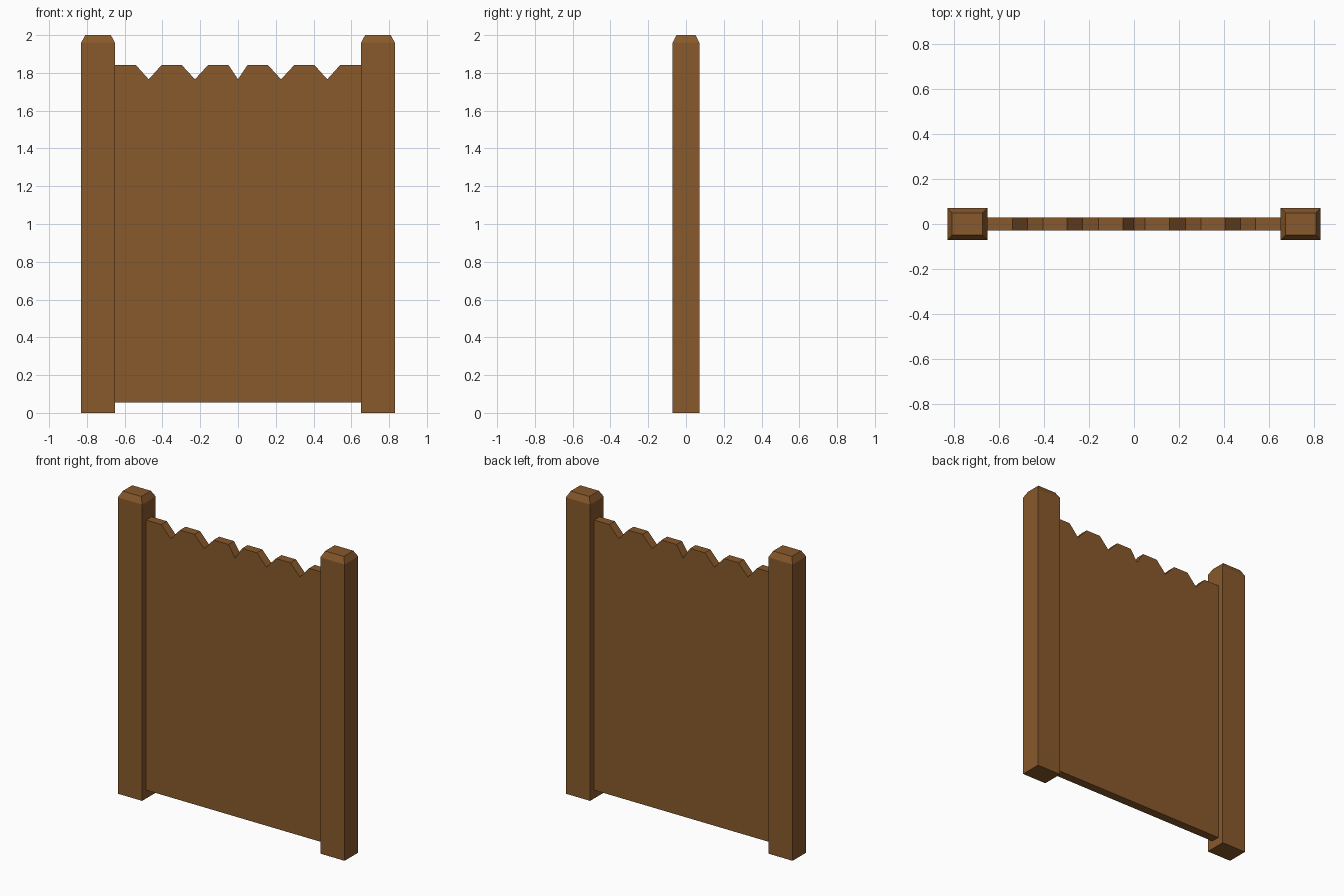
import bpy, bmesh

if "Cube" in bpy.data.objects:
    bpy.data.objects.remove(bpy.data.objects["Cube"])

wood = bpy.data.materials.new("brown wood")
wood.diffuse_color = (0.25, 0.1, 0.025, 1)
wood.use_nodes = True
wood.node_tree.nodes["Principled BSDF"].inputs["Base Color"].default_value = wood.diffuse_color


def finish(name, bm):
    bmesh.ops.recalc_face_normals(bm, faces=bm.faces[:])
    me = bpy.data.meshes.new(name)
    bm.to_mesh(me)
    bm.free()
    me.materials.append(wood)
    ob = bpy.data.objects.new(name, me)
    bpy.context.collection.objects.link(ob)
    return ob


# Posts: stacked rectangles with a chamfered top
def post(name, cx):
    bm = bmesh.new()
    rings = []
    for z, hx, hy in ((0, 0.089, 0.071), (1.96, 0.089, 0.071), (2.0, 0.068, 0.05)):
        rings.append([bm.verts.new((cx + sx * hx, sy * hy, z))
                      for sx, sy in ((-1, -1), (1, -1), (1, 1), (-1, 1))])
    for a, b in zip(rings, rings[1:]):
        for i in range(4):
            j = (i + 1) % 4
            bm.faces.new((a[i], a[j], b[j], b[i]))
    bm.faces.new(rings[0][::-1])
    bm.faces.new(rings[-1])
    return finish(name, bm)


post("left_post", -0.741)
post("right_post", 0.741)

# Panel: outline with V notches along the top, extruded in depth
BOTTOM, TOP, NOTCH, HALF, DEPTH = 0.055, 1.842, 1.766, 0.653, 0.029
right = [(0.05, TOP), (0.158, TOP), (0.228, NOTCH), (0.298, TOP),
         (0.404, TOP), (0.473, NOTCH), (0.541, TOP), (HALF, TOP), (HALF, BOTTOM)]
outline = [(-x, z) for x, z in reversed(right)] + [(0, NOTCH)] + right
bm = bmesh.new()
face = bm.faces.new([bm.verts.new((x, -DEPTH, z)) for x, z in outline])
ext = bmesh.ops.extrude_face_region(bm, geom=[face], use_keep_orig=True)
moved = [g for g in ext["geom"] if isinstance(g, bmesh.types.BMVert)]
bmesh.ops.translate(bm, verts=moved, vec=(0, 2 * DEPTH, 0))
finish("fence_panel", bm)
